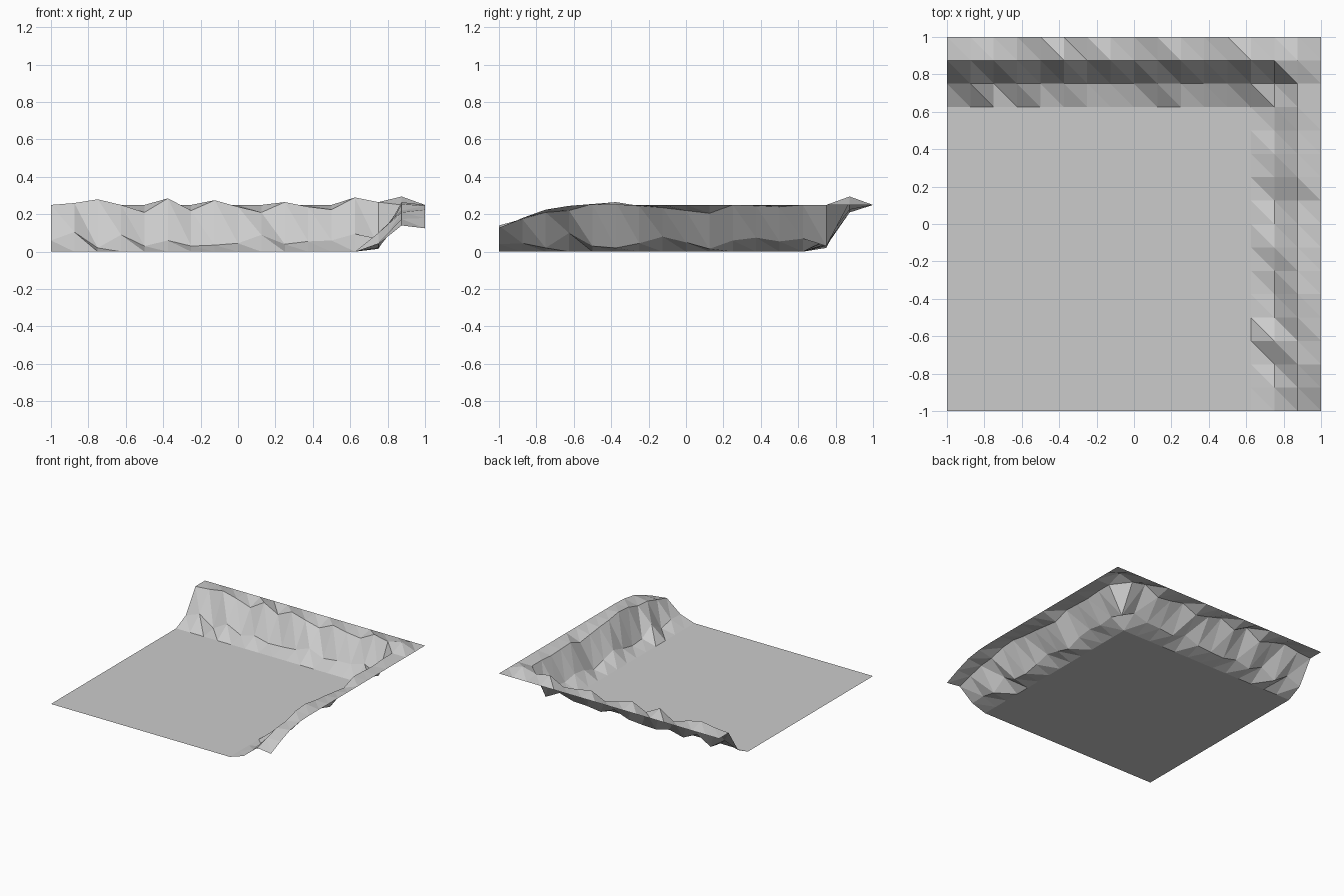
import bpy, bmesh

if "Cube" in bpy.data.objects:
    bpy.data.objects.remove(bpy.data.objects["Cube"])

N = 16            # grid cells per side
STEP = 2 / N
FOOT, RIDGE = 14, 15   # grid lines of the bank's foot and top edge

# Heights of the back bank, from left to the corner
back_foot = [.06, .105, .02, .09, .03, .06, .03, .035, .045, .09, .04, .055, .06, .095, .03]
back_ridge = [.25, .26, .28, .25, .21, .285, .22, .275, .24, .21, .265, .24, .225, .29, .265, .27]

# Heights of the right bank, from front to the corner (ramping up at the front)
side_foot = [.04, .045, .02, .1, .03, .02, .045, .08, .05, .015, .06, .075, .055, .07]
side_ridge = [.14, .175, .21, .22, .255, .265, .245, .235, .22, .205, .25, .245, .24, .25, .25]
side_rim = [.125, .18, .225, .245]


def height(i, j):
    if j == N or i == N:
        return side_rim[j] if j < len(side_rim) and i == N else .25
    if i == RIDGE and j == RIDGE:
        return .295
    if j == RIDGE:
        return back_ridge[i]
    if i == RIDGE:
        return side_ridge[j]
    if j == FOOT:
        return back_foot[i]
    if i == FOOT:
        return side_foot[j]
    return 0.0


# Single-sheet ground tile with a rough bank along the back and right
bm = bmesh.new()
grid = [[bm.verts.new((-1 + i * STEP, -1 + j * STEP, height(i, j)))
         for j in range(N + 1)] for i in range(N + 1)]
for i in range(N):
    for j in range(N):
        a, b = grid[i][j], grid[i + 1][j]
        c, d = grid[i + 1][j + 1], grid[i][j + 1]
        bm.faces.new((a, b, d))
        bm.faces.new((b, c, d))

mesh = bpy.data.meshes.new("ground_with_bank")
bm.to_mesh(mesh)
bm.free()
bpy.context.collection.objects.link(bpy.data.objects.new("ground_with_bank", mesh))
